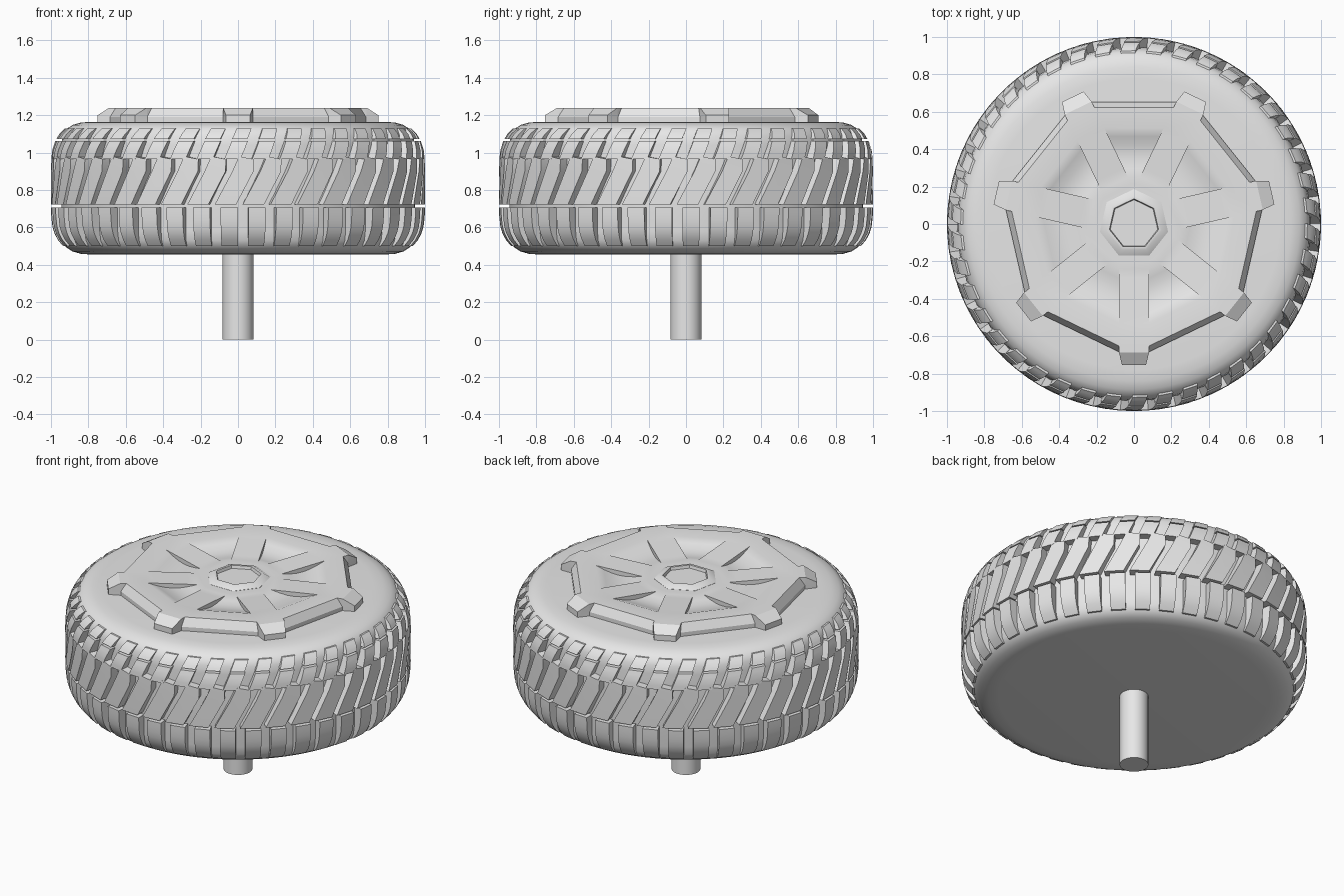
import bpy, bmesh, math

old = bpy.data.objects.get("Cube")
if old:
    bpy.data.objects.remove(old, do_unlink=True)

grey = bpy.data.materials.new("plain_grey")
grey.use_nodes = True
grey.diffuse_color = (0.8, 0.8, 0.8, 1)
grey.node_tree.nodes["Principled BSDF"].inputs["Base Color"].default_value = (0.8, 0.8, 0.8, 1)


def finish(bm, name, angle=35):
    bmesh.ops.remove_doubles(bm, verts=bm.verts, dist=0.0004)
    bmesh.ops.recalc_face_normals(bm, faces=bm.faces)
    mesh = bpy.data.meshes.new(name)
    bm.to_mesh(mesh)
    bm.free()
    mesh.materials.append(grey)
    obj = bpy.data.objects.new(name, mesh)
    bpy.context.collection.objects.link(obj)
    bpy.ops.object.select_all(action='DESELECT')
    obj.select_set(True)
    bpy.context.view_layer.objects.active = obj
    bpy.ops.object.shade_smooth_by_angle(angle=math.radians(angle))
    return obj


def polar(r, a, z):
    return (r * math.cos(a), r * math.sin(a), z)


def lathe(name, profile, sides):
    bm = bmesh.new()
    rings = [[bm.verts.new(polar(r, i * math.tau / sides, z)) for i in range(sides)]
             for r, z in profile]
    for a, b in zip(rings, rings[1:]):
        for i in range(sides):
            j = (i + 1) % sides
            bm.faces.new((a[i], a[j], b[j], b[i]))
    bm.faces.new(rings[0])
    bm.faces.new(rings[-1])
    return finish(bm, name)


# Tyre carcass and axle
MID = 0.81
shoulder = [(0.78, 0.355), (0.84, 0.351), (0.885, 0.338), (0.92, 0.315), (0.938, 0.28), (0.945, 0.23)]
lathe("tyre_carcass", [(r, MID - h) for r, h in shoulder] +
      [(r, MID + h) for r, h in reversed(shoulder)], 112)
lathe("axle_shaft", [(0.083, 0), (0.083, 0.47)], 32)

# Outer tread contour as half height against radius
contour = [(0, 1.0), (0.13, 1.0), (0.2, 0.994), (0.25, 0.979), (0.29, 0.955), (0.32, 0.925), (0.36, 0.88)]


def tread_radius(z):
    h = abs(z - MID)
    for (h0, r0), (h1, r1) in zip(contour, contour[1:]):
        if h <= h1:
            return r0 + (r1 - r0) * (h - h0) / (h1 - h0)
    return contour[-1][1]


LUGS = 42
PITCH = math.tau / LUGS


def tread_band(name, rows, shift):
    """Each row is left angle, left height, right angle, right height."""
    bm = bmesh.new()
    for k in range(LUGS):
        base = -math.pi / 2 + k * PITCH + shift
        loops = []
        for la, lz, ra, rz in rows:
            ring = []
            for a, z, out in ((la, lz, 1), (ra, rz, 1), (ra, rz, 0), (la, lz, 0)):
                r = tread_radius(z) if out else min(0.92, tread_radius(z) - 0.03)
                ring.append(bm.verts.new(polar(r, base + a, z)))
            loops.append(ring)
        for p, q in zip(loops, loops[1:]):
            for i in range(4):
                j = (i + 1) % 4
                bm.faces.new((p[i], p[j], q[j], q[i]))
        bm.faces.new(loops[0])
        bm.faces.new(loops[-1])
    return finish(bm, name, 30)


def straight(z0, z1, width, lean, steps=5):
    rows = []
    for i in range(steps + 1):
        t = i / steps
        z = z0 + (z1 - z0) * t
        s = lean * (t - 0.5)
        rows.append((s - width / 2, z, s + width / 2, z))
    return rows


# Tread blocks: upright lower row, slanted middle row, split upper row
tread_band("lower_tread_blocks", straight(0.5, 0.708, 0.092, 0, 6), -0.047)
tread_band("middle_tread_blocks", [
    (-0.125, 0.722, -0.01, 0.722),
    (-0.03, 0.9, 0.083, 0.9),
    (0.005, 0.98, 0.085, 0.965)], 0)
tread_band("upper_tread_blocks", straight(0.965, 1.062, 0.088, 0.04, 4), -0.01)
tread_band("shoulder_tread_blocks", straight(1.072, 1.128, 0.085, 0.025, 4), 0.022)

# Wheel cover: seven arms, sunken panels between them, raised hub
ARMS = 7
HALF = 0.08
DECK, FACE = 1.24, 1.16
bm = bmesh.new()


def arm_point(k, r, t, z):
    a = -math.pi / 2 + k * math.tau / ARMS
    c, s = math.cos(a), math.sin(a)
    return bm.verts.new((r * c - t * s, r * s + t * c, z))


def quad(k, a, b, c, d):
    """Corners are arm step, radius, side offset, height."""
    bm.faces.new([arm_point(k + n, r, t, z) for n, r, t, z in (a, b, c, d)])


def spoke_z(r):
    return DECK - 0.02 * max(0, min(1, (0.53 - r) / 0.3))


def panel_z(r):
    t = max(0, min(1, (r - 0.24) / 0.29))
    return spoke_z(r) - 0.028 * math.sin(math.pi * t)


TOP_R, BASE_R = 0.652, 0.684
radii = [TOP_R, 0.53, 0.48, 0.43, 0.385, 0.34, 0.29, 0.24, 0.2, 0.168]
for k in range(ARMS):
    for r0, r1 in zip(radii, radii[1:]):
        s0, s1, p0, p1 = spoke_z(r0), spoke_z(r1), panel_z(r0), panel_z(r1)
        quad(k, (0, r0, -HALF, s0), (0, r0, HALF, s0), (0, r1, HALF, s1), (0, r1, -HALF, s1))
        quad(k, (0, r0, HALF, p0), (1, r0, -HALF, p0), (1, r1, -HALF, p1), (0, r1, HALF, p1))
        # Thin walls beside the sunken panels
        if s0 - p0 > 0.001 or s1 - p1 > 0.001:
            for t in (-HALF, HALF):
                quad(k, (0, r0, t, s0), (0, r1, t, s1), (0, r1, t, p1), (0, r0, t, p0))
    # Sloped rim between arms
    quad(k, (0, TOP_R, HALF, DECK), (0, BASE_R, HALF, 1.19), (1, BASE_R, -HALF, 1.19), (1, TOP_R, -HALF, DECK))
    quad(k, (0, BASE_R, HALF, 1.19), (0, BASE_R, HALF, FACE), (1, BASE_R, -HALF, FACE), (1, BASE_R, -HALF, 1.19))
    # Projecting arm tip with chamfered end
    tip, end, w = 0.688, 0.755, 0.064
    quad(k, (0, TOP_R, -HALF, DECK), (0, tip, -HALF, DECK), (0, tip, HALF, DECK), (0, TOP_R, HALF, DECK))
    quad(k, (0, tip, -HALF, DECK), (0, end, -w, 1.2), (0, end, w, 1.2), (0, tip, HALF, DECK))
    quad(k, (0, end, -w, 1.2), (0, end, -w, FACE), (0, end, w, FACE), (0, end, w, 1.2))
    for m in (-1, 1):
        quad(k, (0, TOP_R, m * HALF, DECK), (0, tip, m * HALF, DECK),
             (0, BASE_R, m * HALF, FACE), (0, BASE_R, m * HALF, 1.19))
        quad(k, (0, tip, m * HALF, DECK), (0, end, m * w, 1.2),
             (0, end, m * w, FACE), (0, BASE_R, m * HALF, FACE))
finish(bm, "wheel_cover", 22)

# Seven-sided hub with a recessed face
hub = lathe("hub_cap", [(0.187, 1.205), (0.187, 1.221), (0.152, 1.24), (0.135, 1.24), (0.13, 1.222)], ARMS)
hub.rotation_euler.z = math.pi / 2
